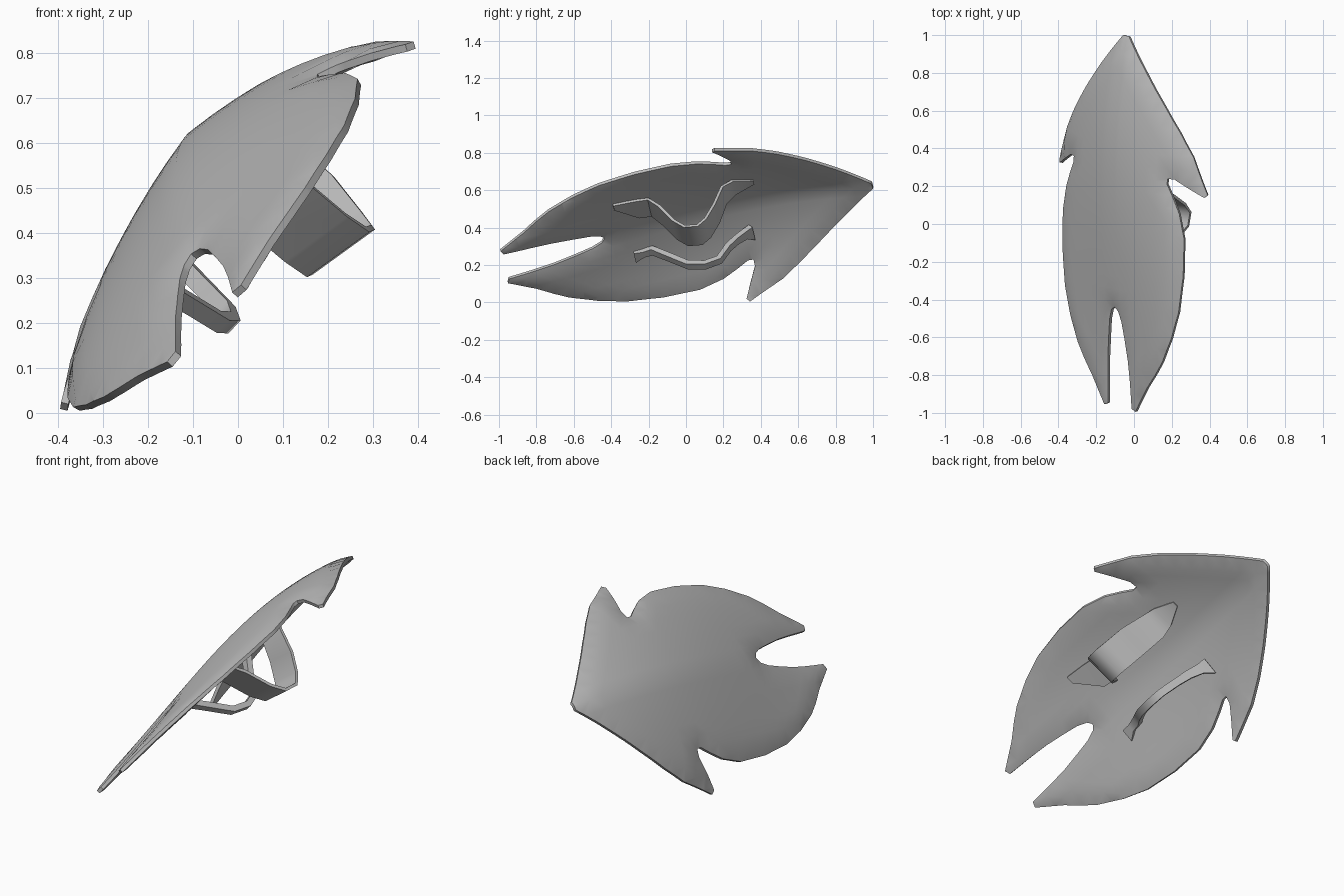
import bpy, bmesh
from mathutils import Matrix, Vector
from mathutils.geometry import intersect_point_line

cube = bpy.data.objects.get("Cube")
if cube:
    bpy.data.objects.remove(cube)

grey = bpy.data.materials.new("plain_grey")
grey.use_nodes = True
grey.diffuse_color = (0.5, 0.5, 0.5, 1)
grey.node_tree.nodes["Principled BSDF"].inputs["Base Color"].default_value = (0.5, 0.5, 0.5, 1)

# Shield frame: u across, v towards the point, w outwards
v_axis = Vector((0.015, 0.976, 0.2155)).normalized()
u_axis = Vector((0.684, -0.169, 0.711))
u_axis = (u_axis - u_axis.dot(v_axis) * v_axis).normalized()
w_axis = u_axis.cross(v_axis)
frame = Matrix((u_axis, v_axis, w_axis)).transposed().to_4x4()
frame.translation = (-0.055, 0.015, 0.4125)


def dome(u, v):
    """Crown height: a soft centre ridge, fullest in the head, flat at the tail."""
    crown = (1 - v * v) * (0.09 + 0.06 * v)
    return crown - 0.08 * (1 + v) * abs(u) - (0.25 + 0.2 * v) * u * u - 0.6 * u ** 6


def finish(name, bm, thickness, weights):
    """Turn a sheet into a solid, smooth-shaded object with weighted thickness."""
    bm.transform(frame)
    mesh = bpy.data.meshes.new(name)
    bm.to_mesh(mesh)
    bm.free()
    obj = bpy.data.objects.new(name, mesh)
    bpy.context.collection.objects.link(obj)
    mesh.materials.append(grey)
    group = obj.vertex_groups.new(name="thickness")
    for index, weight in enumerate(weights):
        group.add([index], weight, "REPLACE")
    solid = obj.modifiers.new("thickness", "SOLIDIFY")
    solid.thickness, solid.offset = thickness, 0
    solid.vertex_group = group.name
    bpy.ops.object.select_all(action="DESELECT")
    obj.select_set(True)
    bpy.context.view_layer.objects.active = obj
    bpy.ops.object.modifier_apply(modifier=solid.name)
    bpy.ops.object.shade_smooth_by_angle(angle=0.9)


# Shield plate: half outline from the tail notch round to the point
half = [(0, -0.455), (0.025, -0.475), (0.045, -0.53), (0.06, -0.62), (0.077, -0.74),
        (0.085, -0.85), (0.092, -1.0), (0.12, -1.012), (0.21, -0.87), (0.275, -0.785),
        (0.325, -0.71), (0.39, -0.57), (0.438, -0.42), (0.465, -0.22), (0.467, -0.02),
        (0.435, 0.115), (0.395, 0.2), (0.36, 0.265), (0.36, 0.295), (0.4, 0.295),
        (0.555, 0.213), (0.57, 0.228), (0.485, 0.424), (0.405, 0.545), (0.3, 0.68),
        (0.171, 0.834), (0.02, 1.005)]
outline = [Vector((u, v, 0)) for u, v in half + [(-u, v) for u, v in reversed(half[1:])]]


def rim_weight(point):
    """Thin at the outline, rising to full thickness a little way in."""
    nearest = 1.0
    for a, b in zip(outline, outline[1:] + outline[:1]):
        along = min(1, max(0, intersect_point_line(point, a, b)[1]))
        nearest = min(nearest, (point - a.lerp(b, along)).length)
    return min(1, 0.4 + (nearest / 0.06) ** 0.7 * 0.6)


bm = bmesh.new()
bm.faces.new([bm.verts.new(co) for co in outline])
for axis, step, count in ((0, 0.06, 10), (1, 0.07, 15)):
    normal = Vector((axis == 0, axis == 1, 0))
    for i in range(-count, count + 1):
        bmesh.ops.bisect_plane(bm, geom=bm.verts[:] + bm.edges[:] + bm.faces[:],
                               plane_co=normal * step * i, plane_no=normal, dist=0.001)
plate_weights = [rim_weight(vert.co) for vert in bm.verts]
for vert in bm.verts:
    vert.co.z = dome(vert.co.x, vert.co.y)
bmesh.ops.triangulate(bm, faces=bm.faces[:])
finish("shield_plate", bm, 0.042, plate_weights)


def band(name, path, thickness, tilt):
    """Bent strip; each path entry is v, w, and the u limits of its width."""
    bm = bmesh.new()
    rows = [[bm.verts.new((u, v, w - tilt * (u - 0.15))) for u in (lo, hi)]
            for v, w, lo, hi in path]
    for a, b in zip(rows, rows[1:]):
        bm.faces.new((a[0], a[1], b[1], b[0]))
    finish(name, bm, thickness, [1] * len(bm.verts))


# Wide forearm strap with tapered tabs
band("arm_strap", [(-0.37, 0.025, 0.22, 0.26), (-0.25, 0.03, 0.1, 0.25), (-0.18, 0.03, 0.09, 0.24),
                   (-0.13, -0.04, 0.07, 0.24), (-0.07, -0.17, 0.065, 0.235), (-0.02, -0.235, 0.065, 0.235),
                   (0.05, -0.25, 0.065, 0.235), (0.1, -0.21, 0.065, 0.235), (0.16, -0.12, 0.07, 0.24),
                   (0.22, 0.01, 0.08, 0.23), (0.28, 0.045, 0.1, 0.22), (0.39, 0.05, 0.15, 0.18)], 0.015, 0.18)

# Slim hand grip with flared ends
band("hand_grip", [(-0.32, 0.03, -0.2, -0.13), (-0.27, 0.025, -0.17, -0.13), (-0.22, 0.02, -0.165, -0.12),
                   (-0.14, -0.06, -0.16, -0.12), (-0.05, -0.15, -0.16, -0.12), (0.04, -0.18, -0.16, -0.12),
                   (0.12, -0.165, -0.16, -0.12), (0.18, -0.08, -0.165, -0.125), (0.23, -0.03, -0.175, -0.13),
                   (0.28, 0.015, -0.195, -0.14), (0.32, 0.04, -0.235, -0.14)], 0.03, 0)
